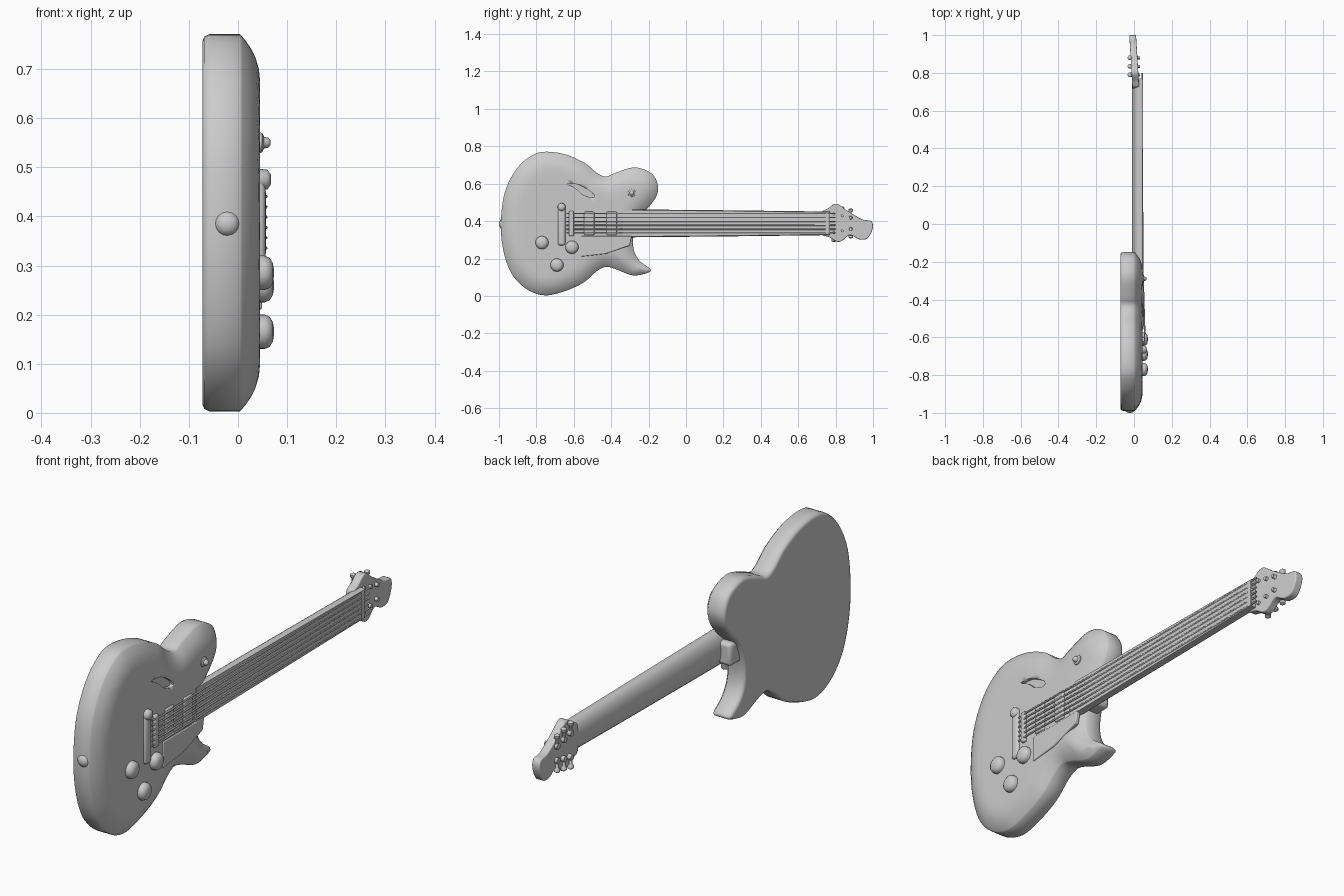
import bpy, bmesh, math
from mathutils import Vector, Matrix
from mathutils.geometry import delaunay_2d_cdt, intersect_point_line

cube = bpy.data.objects.get("Cube")
if cube:
    bpy.data.objects.remove(cube, do_unlink=True)

grey = bpy.data.materials.new("plain_grey")
grey.use_nodes = True
grey.diffuse_color = (0.6, 0.6, 0.6, 1)
grey.node_tree.nodes["Principled BSDF"].inputs["Base Color"].default_value = (0.6, 0.6, 0.6, 1)


def finish(name, bm, angle=40, bevel=0):
    bmesh.ops.recalc_face_normals(bm, faces=bm.faces)
    mesh = bpy.data.meshes.new(name)
    bm.to_mesh(mesh)
    bm.free()
    mesh.materials.append(grey)
    ob = bpy.data.objects.new(name, mesh)
    bpy.context.collection.objects.link(ob)
    if bevel:
        mod = ob.modifiers.new("round", "BEVEL")
        mod.width, mod.segments = bevel, 3
    bpy.ops.object.select_all(action="DESELECT")
    ob.select_set(True)
    bpy.context.view_layer.objects.active = ob
    bpy.ops.object.shade_smooth_by_angle(angle=math.radians(angle))
    return ob


def smooth_loop(pts, steps=5):
    """Closed curve passing through the given points."""
    pts = [Vector(p) for p in pts]
    out = []
    for i in range(len(pts)):
        a, b, c, d = (pts[(i + k) % len(pts)] for k in (-1, 0, 1, 2))
        for s in range(steps):
            t = s / steps
            out.append(b + (c - a) * t / 2 + (a * 2 - b * 5 + c * 4 - d) * t * t / 2
                       + (b * 3 - a - c * 3 + d) * t ** 3 / 2)
    return out


def plate(name, outline, x0, x1, bevel=0, tilt=0):
    """Outline in (y, z), thick along x, leaning back by tilt."""
    bm = bmesh.new()
    y0 = min(p[0] for p in outline)
    rings = [[bm.verts.new((x - tilt * (p[0] - y0), p[0], p[1])) for p in outline]
             for x in (x0, x1)]
    bm.faces.new(rings[0])
    bm.faces.new(rings[1])
    n = len(outline)
    for i in range(n):
        j = (i + 1) % n
        bm.faces.new((rings[0][i], rings[0][j], rings[1][j], rings[1][i]))
    return finish(name, bm, 40, bevel)


def box(name, x, y, z, bevel=0.006):
    return plate(name, [(y[0], z[0]), (y[1], z[0]), (y[1], z[1]), (y[0], z[1])], x[0], x[1], bevel)


def loft(name, rings, angle=40):
    bm = bmesh.new()
    loops = [[bm.verts.new(p) for p in r] for r in rings]
    n = len(loops[0])
    for a, b in zip(loops, loops[1:]):
        for i in range(n):
            j = (i + 1) % n
            bm.faces.new((a[i], a[j], b[j], b[i]))
    bm.faces.new(loops[0])
    bm.faces.new(loops[-1])
    return finish(name, bm, angle)


def turned(name, base, axis, profile, sides=24):
    """Round part: profile of (radius, height) along an axis from base."""
    turn = Vector(axis).to_track_quat("Z", "Y").to_matrix()
    base = Vector(base)
    return loft(name, [[base + turn @ Vector((r * math.cos(a), r * math.sin(a), h))
                        for a in (math.tau * i / sides for i in range(sides))]
                       for r, h in profile], 50)


# Body: carved front, flat back, sheet heights set by distance to the rim
rim = smooth_loop([
    (-.99, .38), (-.97, .55), (-.905, .68), (-.82, .753), (-.745, .771), (-.64, .755),
    (-.54, .71), (-.48, .66), (-.43, .638), (-.38, .657), (-.275, .687), (-.185, .655),
    (-.15, .59), (-.16, .53), (-.2, .475), (-.25, .42), (-.28, .33), (-.28, .25),
    (-.25, .19), (-.19, .143), (-.21, .122), (-.285, .11), (-.38, .145), (-.43, .155),
    (-.48, .13), (-.55, .07), (-.65, .025), (-.755, .003), (-.85, .035), (-.93, .115),
    (-.975, .235)])
count = len(rim)


def rim_distance(p):
    best = 9
    for i in range(count):
        a, b = rim[i], rim[(i + 1) % count]
        q, t = intersect_point_line(p, a, b)
        t = min(max(t, 0), 1)
        best = min(best, (p - a.lerp(b, t)).length)
    return best


inner = []
for i in range(count):
    t = (rim[(i + 1) % count] - rim[i - 1]).normalized()
    for d in (.005, .013, .03):
        p = rim[i] + Vector((t.y, -t.x)) * d
        if rim_distance(p) > d * .95:
            inner.append(p)
for i in range(36):
    for j in range(32):
        p = Vector((-.99 + i * .025, j * .025))
        if rim_distance(p) > .04:
            inner.append(p)
pts, _, tris, *_ = delaunay_2d_cdt(rim + inner, [(i, (i + 1) % count) for i in range(count)],
                                   [], 1, 1e-5)
depth = [rim_distance(p) for p in pts]
bm = bmesh.new()
front, back = [], []
for p, d in zip(pts, depth):
    t = min(d / .1, 1)
    front.append(bm.verts.new((.004 + .041 * (1 - (1 - t) ** 2.3), p.x, p.y)))
    s = 1 - min(d / .014, 1)
    back.append(bm.verts.new((-.072 + .014 * (1 - math.sqrt(1 - s * s)), p.x, p.y)))
uses = {}
for f in tris:
    bm.faces.new([front[i] for i in f])
    bm.faces.new([back[i] for i in reversed(f)])
    for k in range(3):
        e = (f[k], f[(k + 1) % 3])
        uses.setdefault(frozenset(e), []).append(e)
for found in uses.values():
    if len(found) == 1:
        a, b = found[0]
        bm.faces.new((front[b], front[a], back[a], back[b]))
bmesh.ops.delete(bm, geom=[v for v in bm.verts if not v.link_faces], context="VERTS")
body = finish("body", bm, 60)

# Curved sound hole cut shallowly into the front
cutter = plate("sound_hole_cutter", smooth_loop([
    (-.635, .6), (-.57, .593), (-.495, .545), (-.5, .525), (-.55, .54), (-.59, .575)], 4), .03, .1)
cut = body.modifiers.new("sound_hole", "BOOLEAN")
cut.object, cut.solver = cutter, "EXACT"
bpy.context.view_layer.objects.active = body
bpy.ops.object.modifier_apply(modifier=cut.name)
bpy.data.objects.remove(cutter, do_unlink=True)

# Neck: flat fingerboard side, rounded back, slight taper
rings = []
for y, half in ((-.34, .075), (.2, .07), (.77, .063)):
    arc = [(.03 - .041 * math.sin(math.pi * i / 14), half * math.cos(math.pi * i / 14))
           for i in range(15)]
    rings.append([(x, y, .388 + z) for x, z in [(.046, half - .004)] + arc + [(.046, .004 - half)]])
loft("neck", rings)
box("neck_heel", (-.055, .01), (-.32, -.215), (.335, .43), .015)

# Headstock leaning back, with nut and tuners
plate("headstock", smooth_loop([
    (.72, .44), (.755, .465), (.805, .493), (.86, .457), (.94, .41), (.99, .4), (.998, .36),
    (.97, .308), (.925, .303), (.875, .325), (.82, .288), (.765, .315), (.72, .335)], 4),
    -.008, .028, .005, .06)
box("nut", (.02, .048), (.745, .765), (.33, .446), .004)
for side in (-1, 1):
    for k in range(3):
        y, z = .79 + k * .045, .388 + side * (.05 - k * .01)
        turned("tuner_post", (-.03, y, z), (1, 0, 0),
               [(.012, 0), (.012, .045), (.008, .05), (.008, .062)], 12)
        turned("tuner_button", (-.022, y, z), (0, 0, side),
               [(.006, 0), (.006, .03), (.012, .035), (.012, .045), (.005, .05)], 12)

# Strings
for k in range(6):
    z = .388 + (k - 2.5) * .021
    path = bpy.data.curves.new("string", "CURVE")
    path.dimensions = "3D"
    path.bevel_depth, path.bevel_resolution = .0035, 1
    line = path.splines.new("POLY")
    line.points.add(3)
    for pt, (x, y) in zip(line.points, ((.052, -.64), (.057, -.57), (.046, -.2), (.044, .8))):
        pt.co = (x, y, z, 1)
    path.materials.append(grey)
    bpy.context.collection.objects.link(bpy.data.objects.new("string", path))

# Tailpiece, bridge, pickups and guard plate
box("tailpiece", (.03, .056), (-.685, -.645), (.27, .49), .012)
turned("tailpiece_stud", (.04, -.665, .475), (1, 0, 0), [(.022, 0), (.02, .02), (.01, .027)])
box("bridge", (.03, .057), (-.625, -.6), (.32, .455))
box("bridge_pickup", (.03, .052), (-.545, -.49), (.325, .45))
box("neck_pickup", (.03, .052), (-.425, -.37), (.325, .45))
plate("guard_plate", [(-.56, .32), (-.56, .21), (-.43, .225), (-.3, .27), (-.29, .32)],
      .03, .049, .004)

# Control knobs, selector switch and strap button
for y, z in ((-.77, .285), (-.69, .165), (-.61, .26)):
    turned("control_knob", (.03, y, z), (1, 0, 0),
           [(.035, 0), (.035, .024), (.031, .034), (.02, .041), (.008, .043)])
turned("selector_switch", (.035, -.29, .55), (1, 0, 0),
       [(.022, 0), (.02, .014), (.012, .018), (.01, .027), (.005, .031)], 16)
turned("strap_button", (-.022, -.975, .385), (0, -1, 0),
       [(.026, 0), (.024, .015), (.015, .022), (.006, .025)], 16)
